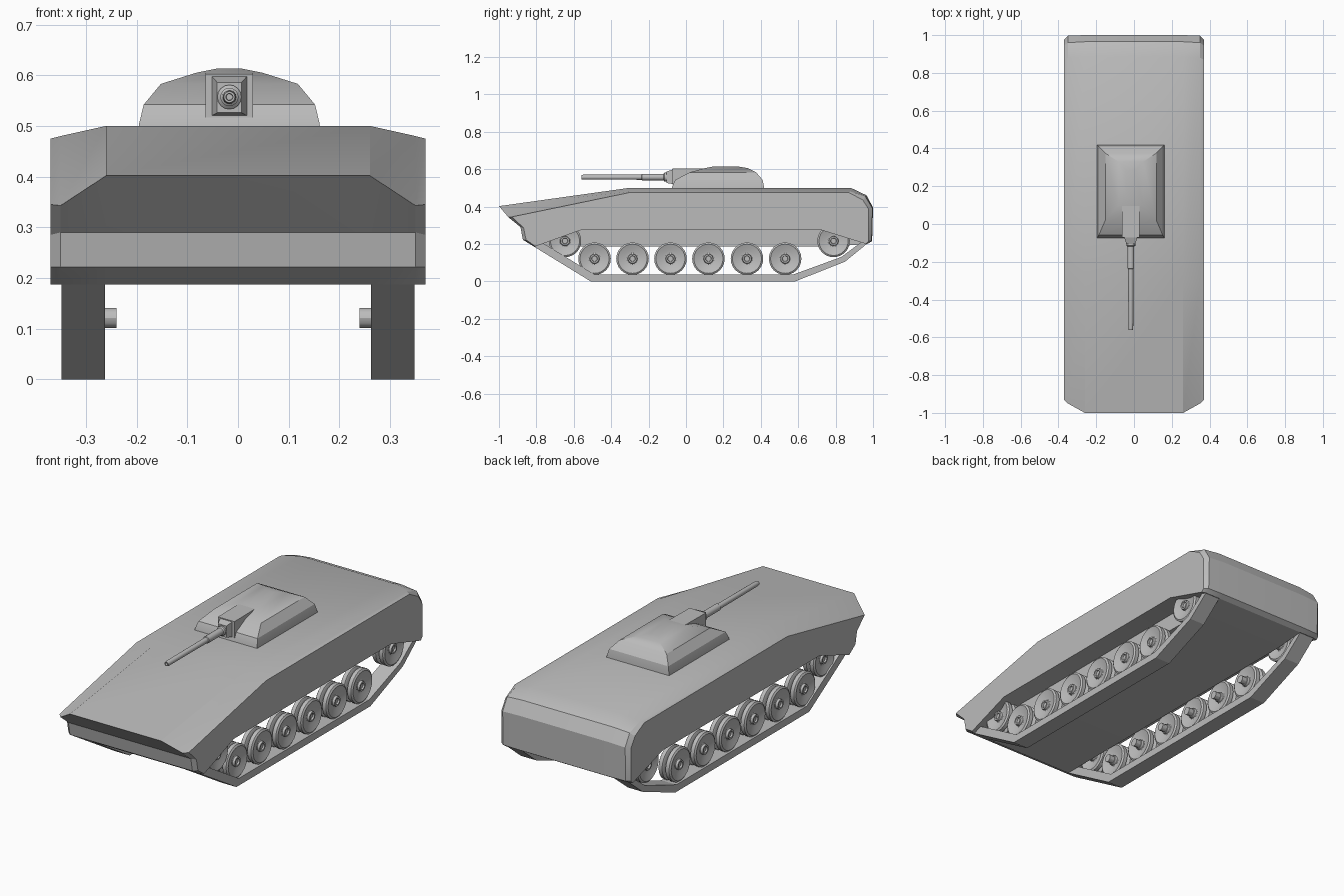
import bpy, bmesh, math
from mathutils import Vector

if "Cube" in bpy.data.objects:
    bpy.data.objects.remove(bpy.data.objects["Cube"])

paint = bpy.data.materials.new("plain grey")
paint.diffuse_color = (0.5, 0.5, 0.5, 1)
paint.use_nodes = True
paint.node_tree.nodes["Principled BSDF"].inputs["Base Color"].default_value = paint.diffuse_color


def finish(name, bm, angle=30):
    bmesh.ops.remove_doubles(bm, verts=bm.verts, dist=1e-5)
    bmesh.ops.recalc_face_normals(bm, faces=bm.faces)
    me = bpy.data.meshes.new(name)
    bm.to_mesh(me)
    bm.free()
    ob = bpy.data.objects.new(name, me)
    bpy.context.collection.objects.link(ob)
    me.materials.append(paint)
    bpy.ops.object.select_all(action='DESELECT')
    ob.select_set(True)
    bpy.context.view_layer.objects.active = ob
    bpy.ops.object.shade_smooth_by_angle(angle=math.radians(angle))
    return ob


def loft(name, rings, closed=False, angle=30):
    """Skin equal-length rings of points; cap both ends."""
    bm = bmesh.new()
    vs = [[bm.verts.new(p) for p in r] for r in rings]
    n = len(vs[0])
    for a, b in zip(vs, vs[1:]):
        for i in range(n):
            j = (i + 1) % n
            bm.faces.new((a[i], a[j], b[j], b[i]))
    bm.faces.new(vs[0])
    bm.faces.new(vs[-1])
    return finish(name, bm, angle)


def prism(name, x0, x1, pts):
    return loft(name, [[(x, y, z) for y, z in pts] for x in (x0, x1)], angle=15)


def lathe(name, prof, origin, axis, seg=24, angle=30):
    """Rings of (offset along axis, radius); axis is 'x' or 'y'."""
    rings = []
    for d, r in prof:
        ring = []
        for i in range(seg):
            t = 2 * math.pi * i / seg
            c, s = r * math.cos(t), r * math.sin(t)
            ring.append(Vector(origin) + Vector((d, c, s) if axis == 'x' else (c, d, s)))
        rings.append(ring)
    return loft(name, rings, angle=angle)


# Hull: crown, shoulder and side outlines (y, z), skinned across the width
crown = [(-1, .402), (-.3, .5), (.885, .498), (.965, .46), (1, .395), (.995, .215), (.97, .2),
         (.72, .275), (-.56, .275), (-.815, .187), (-.872, .222), (-.885, .29)]
shoulder = [(-.95, .343), (-.3, .48), (.88, .48), (.96, .452), (.997, .39), (.992, .215), (.97, .2),
            (.72, .275), (-.56, .275), (-.815, .187), (-.872, .222), (-.885, .29)]
side = [(-.93, .345), (-.3, .475), (.87, .475), (.945, .435), (.977, .385), (.977, .215), (.963, .2),
        (.72, .275), (-.56, .275), (-.805, .187), (-.855, .222), (-.868, .285)]
layers = [(-.37, side), (-.35, shoulder), (-.26, crown), (.26, crown), (.35, shoulder), (.37, side)]
loft("hull", [[(x, y, z) for y, z in p] for x, p in layers], angle=25)

# Belly between the tracks
prism("belly", -.26, .26, [(-.815, .187), (.8, .187), (.97, .2), (.72, .29), (-.56, .29)])

# Tracks and wheels on both sides
track = [(-.84, .203), (-.815, .187), (-.51, 0), (.585, 0), (.85, .105), (.967, .2), (.95, .22),
         (.83, .13), (.575, .037), (-.49, .037), (-.79, .22)]
centres = [(-.489, .121), (-.286, .121), (-.083, .121), (.12, .121), (.326, .121), (.53, .121),
           (-.647, .216), (.789, .216)]
disc = [(-.015, .05), (-.015, .078), (-.010, .087), (.010, .087), (.016, .078), (.004, .045), (.002, .03),
        (.004, .026), (.016, .024), (.016, .016), (.008, .014)]
for s, label in ((-1, "left"), (1, "right")):
    prism(label + "_track", s * .262, s * .348, track)
    for i, (y, z) in enumerate(centres):
        for x, f, part in ((.325, 1, "outer"), (.285, -1, "inner")):
            lathe(f"{label}_{part}_wheel_{i}", [(s * f * d, r) for d, r in disc], (s * x, y, z), 'x')
        lathe(f"{label}_axle_{i}", [(-.07, .02), (.02, .02)] if s > 0 else [(-.02, .02), (.07, .02)],
              (s * .31, y, z), 'x', 12)

# Turret: stacked rectangles (z, half width, front y, rear y), set slightly to the left
cx = -.017
turret = [(.49, .179, -.075, .417), (.505, .178, -.074, .417), (.542, .169, -.058, .41),
          (.583, .135, .02, .375), (.605, .065, .1, .33), (.613, .025, .14, .285)]
loft("turret", [[(cx - h, a, z), (cx + h, a, z), (cx + h, b, z), (cx - h, b, z)]
                for z, h, a, b in turret], angle=25)


# Gun mount and its tapered collar
def box_rings(rows):
    return [[(cx - h, y, z0), (cx + h, y, z0), (cx + h, y, z1), (cx - h, y, z1)] for y, h, z0, z1 in rows]


loft("gun_mount", box_rings([(-.072, .047, .517, .602), (.1, .047, .517, .604)]))
loft("gun_collar", box_rings([(-.105, .024, .526, .586), (-.07, .035, .52, .598)]))

# Barrel with thicker sleeve
lathe("gun_barrel", [(-.05, .024), (-.115, .024), (-.12, .018), (-.235, .018), (-.238, .014),
                     (-.55, .013), (-.56, .011), (-.56, .007), (-.54, .006)], (cx, 0, .557), 'y', 16)
